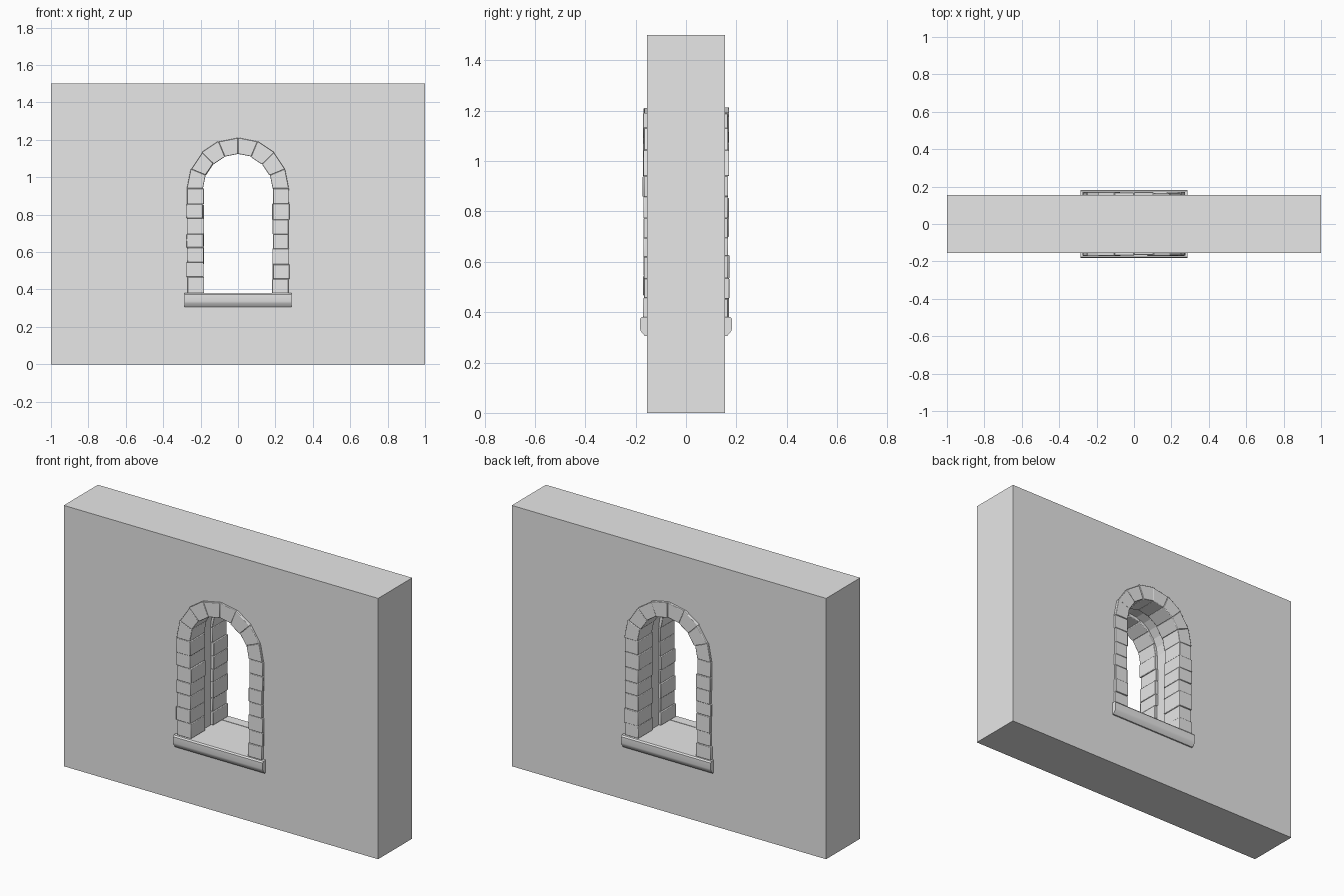
import bpy, bmesh, math, random
from mathutils import Vector, Matrix

random.seed(4)
if "Cube" in bpy.data.objects:
    bpy.data.objects.remove(bpy.data.objects["Cube"])

stone = bpy.data.materials.new("plain_grey_stone")
stone.use_nodes = True
GREY = (0.8, 0.8, 0.8, 1)
stone.diffuse_color = GREY
stone.node_tree.nodes["Principled BSDF"].inputs["Base Color"].default_value = GREY

WALL_HALF = 0.155      # half wall thickness
SILL_TOP = 0.38
SPRING = 0.94          # height where the arch starts
INNER, OUTER = 0.185, 0.272


def finish(bm, name, bevel, smooth=True):
    bmesh.ops.recalc_face_normals(bm, faces=bm.faces)
    mesh = bpy.data.meshes.new(name)
    bm.to_mesh(mesh)
    bm.free()
    obj = bpy.data.objects.new(name, mesh)
    bpy.context.collection.objects.link(obj)
    mesh.materials.append(stone)
    if bevel:
        mod = obj.modifiers.new("worn_edges", 'BEVEL')
        mod.width, mod.segments = bevel, 2
    if smooth:
        bpy.ops.object.select_all(action='DESELECT')
        obj.select_set(True)
        bpy.context.view_layer.objects.active = obj
        bpy.ops.object.shade_smooth_by_angle(angle=math.radians(35))
    return obj


def prism(bm, corners, axis):
    """Extrude a planar polygon along a vector."""
    face = bm.faces.new([bm.verts.new(c) for c in corners])
    new = bmesh.ops.extrude_face_region(bm, geom=[face])["geom"]
    verts = [g for g in new if isinstance(g, bmesh.types.BMVert)]
    bmesh.ops.translate(bm, verts=verts, vec=axis)


# Wall: flat outline with an arched hole, given thickness
def wall():
    hole = [(-0.2, SILL_TOP - 0.002), (0.2, SILL_TOP - 0.002)]
    for i in range(13):
        a = math.pi * i / 12
        hole.append((0.2 * math.cos(a), SPRING + 0.2 * math.sin(a)))
    curve = bpy.data.curves.new("wall_outline", 'CURVE')
    curve.dimensions, curve.fill_mode = '2D', 'BOTH'
    curve.extrude = WALL_HALF
    for points in ([(-1, 0), (1, 0), (1, 1.5), (-1, 1.5)], hole):
        spline = curve.splines.new('POLY')
        spline.points.add(len(points) - 1)
        for p, (x, z) in zip(spline.points, points):
            p.co = (x, z, 0, 1)
        spline.use_cyclic_u = True
    temp = bpy.data.objects.new("wall_outline", curve)
    bpy.context.collection.objects.link(temp)
    bpy.context.view_layer.update()
    mesh = bpy.data.meshes.new_from_object(
        temp.evaluated_get(bpy.context.evaluated_depsgraph_get()))
    bpy.data.objects.remove(temp)
    bm = bmesh.new()
    bm.from_mesh(mesh)
    bpy.data.meshes.remove(mesh)
    bmesh.ops.remove_doubles(bm, verts=bm.verts, dist=0.0001)
    bm.transform(Matrix.Rotation(math.pi / 2, 4, 'X'))
    for f in bm.faces:
        f.smooth = False
        f.material_index = 0
    finish(bm, "wall", 0, smooth=False)


# Stations along the surround: right jamb, arch, left jamb
def stations():
    jamb = 7
    heights = [SILL_TOP + (SPRING - SILL_TOP) * i / jamb for i in range(jamb)]
    right = [(1, 0, z + (random.uniform(-0.008, 0.008) if i else 0))
             for i, z in enumerate(heights)]
    left = [(-1, 0, z + (random.uniform(-0.008, 0.008) if i else 0))
            for i, z in enumerate(heights)]
    arch = [(math.cos(math.pi * i / 8), math.sin(math.pi * i / 8), SPRING)
            for i in range(9)]
    return right + arch + left[::-1]


# Stone surround: one slightly uneven block between each pair of stations
def surround(name, turn):
    bm = bmesh.new()
    path = stations()
    for a, b in zip(path, path[1:]):
        r_in = INNER + random.uniform(-0.004, 0.004)
        r_out = OUTER + random.uniform(-0.003, 0.004)
        face_y = -0.169 + random.uniform(-0.003, 0.003)
        back_y = -0.037 + random.uniform(-0.004, 0.004)

        def at(s, r):
            return Vector((s[0] * r, face_y, s[2] + s[1] * r))
        prism(bm, [at(a, r_in), at(a, r_out), at(b, r_out), at(b, r_in)],
              Vector((0, back_y - face_y, 0)))
    bm.transform(Matrix.Rotation(turn, 4, 'Z'))
    finish(bm, name, 0.003)


# Sill: moulded bar with a rounded upper nose and chamfered underside
def sill(name, turn):
    bm = bmesh.new()
    profile = [(-0.12, 0.305), (-0.163, 0.305), (-0.18, 0.325),
               (-0.183, 0.337), (-0.183, 0.372), (-0.177, SILL_TOP),
               (-0.12, SILL_TOP)]
    prism(bm, [Vector((-0.285, y, z)) for y, z in profile], Vector((0.57, 0, 0)))
    bm.transform(Matrix.Rotation(turn, 4, 'Z'))
    finish(bm, name, 0)


wall()
for side, turn in (("front", 0), ("back", math.pi)):
    surround(side + "_stone_surround", turn)
    sill(side + "_sill", turn)
